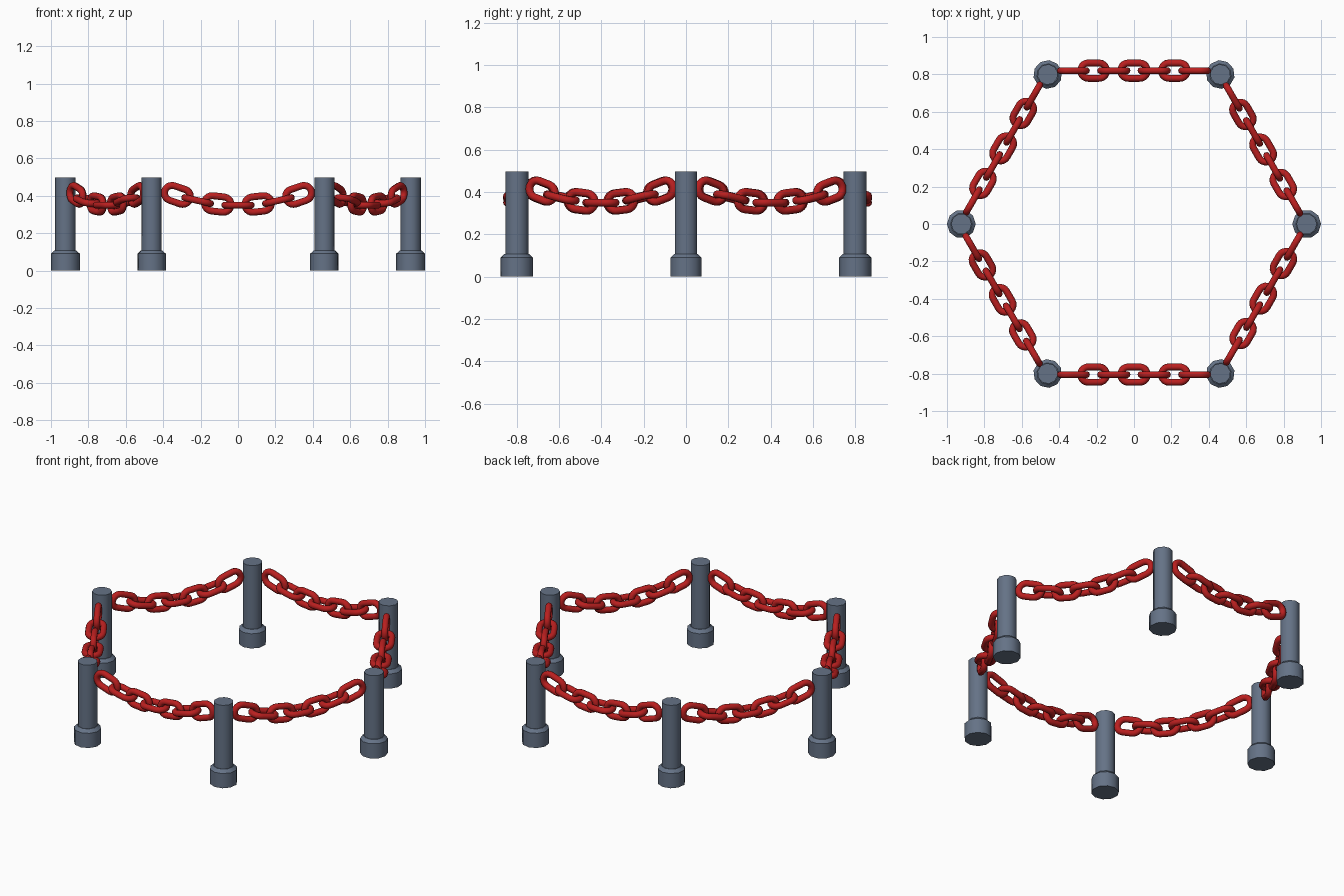
import bpy, math
from mathutils import Matrix, Vector

if "Cube" in bpy.data.objects:
    bpy.data.objects.remove(bpy.data.objects["Cube"])


def material(name, rgb):
    m = bpy.data.materials.new(name)
    m.diffuse_color = (*rgb, 1)
    m.use_nodes = True
    m.node_tree.nodes["Principled BSDF"].inputs["Base Color"].default_value = m.diffuse_color
    return m


STEEL = material("slate grey", (0.13, 0.17, 0.24))
RED = material("chain red", (0.49, 0.014, 0.014))


def make(name, verts, faces, mat, angle):
    me = bpy.data.meshes.new(name)
    me.from_pydata(verts, [], faces)
    me.materials.append(mat)
    ob = bpy.data.objects.new(name, me)
    bpy.context.collection.objects.link(ob)
    bpy.ops.object.select_all(action='DESELECT')
    ob.select_set(True)
    bpy.context.view_layer.objects.active = ob
    bpy.ops.object.shade_smooth_by_angle(angle=math.radians(angle))
    return ob


def lathe(profile, n):
    """Closed solid turned around z from (radius, height) points."""
    verts = [(r * math.cos(2 * math.pi * i / n), r * math.sin(2 * math.pi * i / n), z)
             for r, z in profile for i in range(n)]
    faces = [(k * n + i, k * n + (i + 1) % n, (k + 1) * n + (i + 1) % n, (k + 1) * n + i)
             for k in range(len(profile) - 1) for i in range(n)]
    faces.append(tuple(reversed(range(n))))
    faces.append(tuple(range((len(profile) - 1) * n, len(profile) * n)))
    return verts, faces


def link_mesh(half_straight=0.03, bend=0.041, wire=0.0185, arc=10, sides=10):
    """Oval link lying flat in xy, long in x."""
    rings = []
    for sx, start in ((1, -90), (-1, 90)):
        for k in range(arc + 1):
            a = math.radians(start + 180 * k / arc)
            out = Vector((math.cos(a), math.sin(a), 0))
            c = out * bend + Vector((sx * half_straight, 0, 0))
            rings.append([c + out * wire * math.cos(t) + Vector((0, 0, wire * math.sin(t)))
                          for t in (2 * math.pi * j / sides for j in range(sides))])
    n = len(rings)
    verts = [v for r in rings for v in r]
    faces = [(i * sides + j, (i + 1) % n * sides + j,
              (i + 1) % n * sides + (j + 1) % sides, i * sides + (j + 1) % sides)
             for i in range(n) for j in range(sides)]
    return verts, faces


# Six posts with a chamfered foot
R = 0.923
profile = [(0.077, 0), (0.077, 0.09), (0.058, 0.108), (0.055, 0.108), (0.055, 0.498)]
for i in range(6):
    a = math.radians(60 * i)
    v, f = lathe(profile, 10)
    post = make(f"post_{i + 1}", v, f, STEEL, 40)
    post.matrix_world = Matrix.Rotation(a, 4, 'Z') @ Matrix.Translation((R, 0, 0))

# Six sagging chains of seven links, every other link turned upright
base_v, base_f = link_mesh()
for i, apothem in enumerate((0.797, 0.82, 0.808, 0.811, 0.805, 0.798)):
    span = Matrix.Rotation(math.radians(60 * i - 60), 4, 'Z') @ Matrix.Translation((0, apothem, 0))
    verts, faces = [], []
    for k in range(-3, 4):
        x = 0.108 * k
        m = (span @ Matrix.Translation((x, 0, 0.35 + 0.52 * x * x))
             @ Matrix.Rotation(-math.atan(1.04 * x), 4, 'Y')
             @ Matrix.Rotation(math.radians(90 * (k % 2)), 4, 'X'))
        o = len(verts)
        verts += [m @ p for p in base_v]
        faces += [tuple(o + q for q in f) for f in base_f]
    make(f"chain_{i + 1}", verts, faces, RED, 60)
